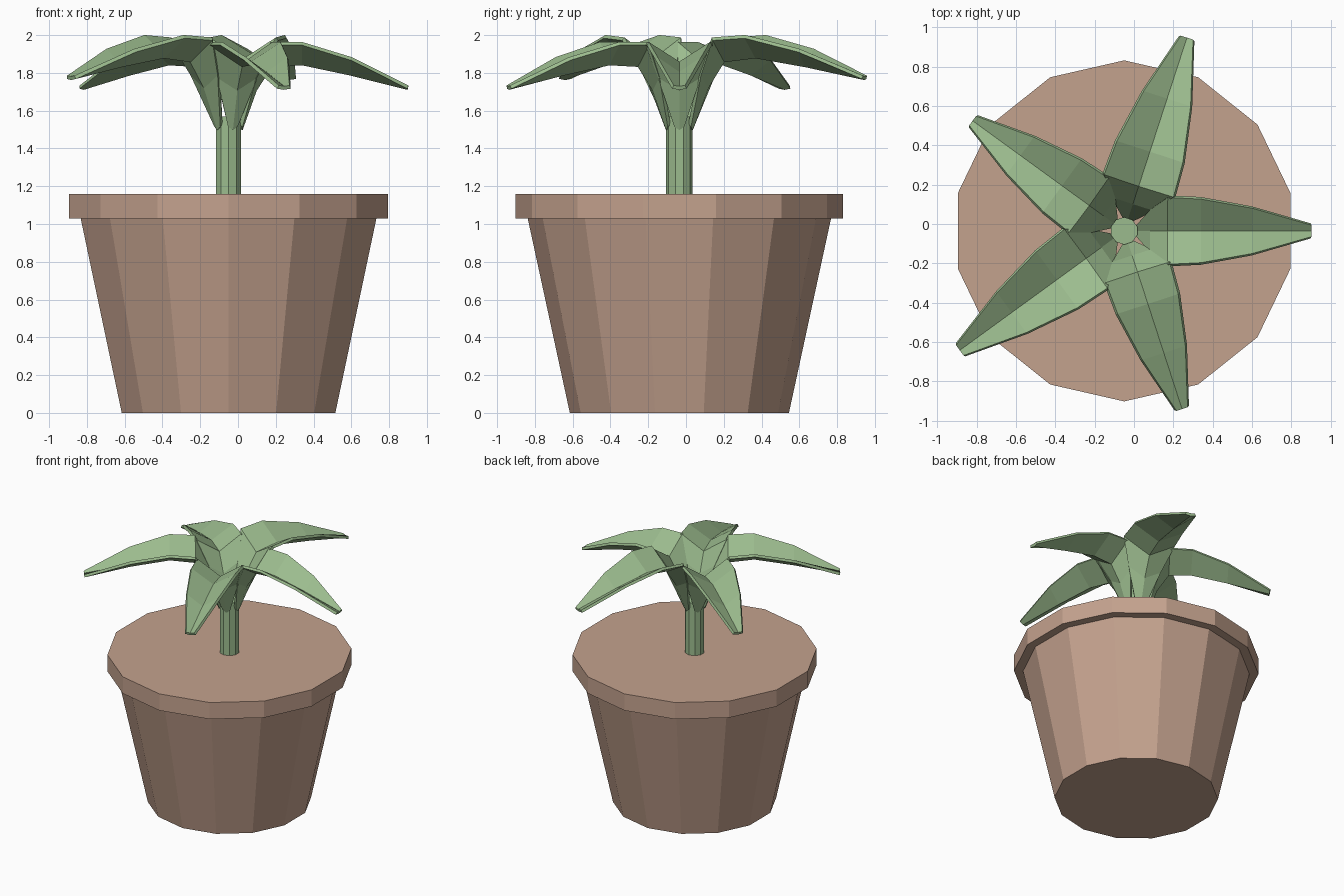
import bpy, bmesh
from math import sin, cos, pi, radians

if "Cube" in bpy.data.objects:
    bpy.data.objects.remove(bpy.data.objects["Cube"])

CX, CY = -0.05, -0.035


def material(name, rgb):
    m = bpy.data.materials.new(name)
    m.diffuse_color = (*rgb, 1)
    m.use_nodes = True
    m.node_tree.nodes["Principled BSDF"].inputs["Base Color"].default_value = m.diffuse_color
    return m


CLAY = material("clay", (0.55, 0.36, 0.27))
GREEN = material("leaf_green", (0.33, 0.50, 0.27))


def add_object(name, bm, mat):
    bmesh.ops.recalc_face_normals(bm, faces=bm.faces)
    me = bpy.data.meshes.new(name)
    bm.to_mesh(me)
    bm.free()
    me.materials.append(mat)
    ob = bpy.data.objects.new(name, me)
    bpy.context.collection.objects.link(ob)
    ob.location = (CX, CY, 0)
    return ob


def lathe(name, profile, sides, mat):
    """Closed faceted solid from (radius, z) rings, with a vertex facing +y."""
    bm = bmesh.new()
    rings = [[bm.verts.new((r * cos(pi / 2 + 2 * pi * i / sides),
                            r * sin(pi / 2 + 2 * pi * i / sides), z))
              for i in range(sides)] for r, z in profile]
    for a, b in zip(rings, rings[1:]):
        for i in range(sides):
            j = (i + 1) % sides
            bm.faces.new((a[i], a[j], b[j], b[i]))
    bm.faces.new(rings[0])
    bm.faces.new(rings[-1])
    return add_object(name, bm, mat)


# Pot with rim, and stem
lathe("pot", [(0.58, 0), (0.803, 1.03), (0.867, 1.03), (0.867, 1.16)], 14, CLAY)
lathe("stem", [(0.07, 1.15), (0.07, 1.57)], 10, GREEN)

# Leaf stations: distance out, half width, rim height, keel height
LEAF = [
    (0.065, 0.025, 1.52, 1.50),
    (0.14, 0.11, 1.78, 1.71),
    (0.225, 0.175, 1.955, 1.84),
    (0.39, 0.167, 1.955, 1.85),
    (0.65, 0.12, 1.875, 1.795),
    (0.95, 0.034, 1.725, 1.72),
]


def leaf(name, angle, scale, lift):
    bm = bmesh.new()
    c, s = cos(angle), sin(angle)
    rows = []
    for k, (r, w, rim, keel) in enumerate(LEAF):
        if k:
            r, w = r * scale, w * scale
        up = lift * k / 3 if k < 3 else lift * (1 + 0.2 * (k - 3))
        rows.append([bm.verts.new((r * c - t * s, r * s + t * c, z + up))
                     for t, z in ((-w, rim), (0, keel), (w, rim))])
    for a, b in zip(rows, rows[1:]):
        for i in range(2):
            bm.faces.new((a[i], b[i], b[i + 1], a[i + 1]))
    ob = add_object(name, bm, GREEN)
    mod = ob.modifiers.new("thickness", "SOLIDIFY")
    mod.thickness = 0.02
    mod.offset = 0


# Five arching leaves, alternating short and long
for i in range(5):
    long = i % 2
    leaf(f"leaf_{i + 1}", radians(72 * i), 1.085 if long else 1.0, 0.037 if long else 0)
